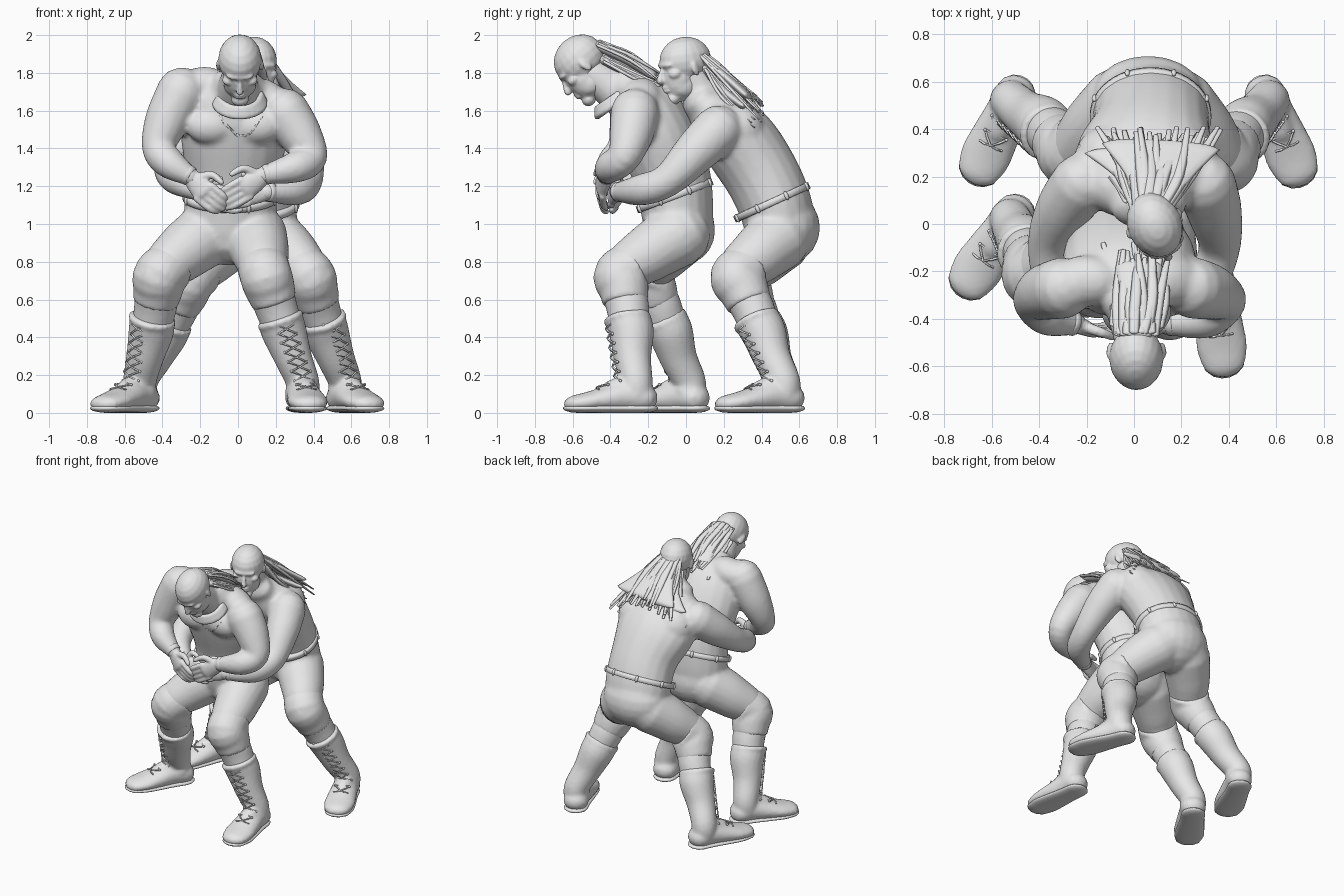
import bpy, bmesh, math, random
from mathutils import Vector as V, Matrix, Euler

random.seed(4)
if "Cube" in bpy.data.objects:
    bpy.data.objects.remove(bpy.data.objects["Cube"])
grey = bpy.data.materials.new("clay_grey")
grey.use_nodes = True
grey.diffuse_color = (0.8, 0.8, 0.8, 1)
grey.node_tree.nodes["Principled BSDF"].inputs["Base Color"].default_value = (0.8, 0.8, 0.8, 1)
X, Y, Z = V((1, 0, 0)), V((0, 1, 0)), V((0, 0, 1))


def finish(name, bm, voxel=0, smooth=4):
    """Turn a bmesh into a shaded object, optionally fused into one skin."""
    bmesh.ops.recalc_face_normals(bm, faces=bm.faces)
    me = bpy.data.meshes.new(name)
    bm.to_mesh(me)
    bm.free()
    me.materials.append(grey)
    me.polygons.foreach_set("use_smooth", [True] * len(me.polygons))
    ob = bpy.data.objects.new(name, me)
    bpy.context.collection.objects.link(ob)
    if voxel:
        m = ob.modifiers.new("fuse", 'REMESH')
        m.mode, m.voxel_size, m.use_smooth_shade = 'VOXEL', voxel, True
        s = ob.modifiers.new("soften", 'SMOOTH')
        s.factor, s.iterations = 0.5, smooth
    return ob


def spline(pts, sub):
    """Catmull-Rom through (position, a, b) stations."""
    p = [pts[0]] + pts + [pts[-1]]
    for i in range(1, len(p) - 2):
        for k in range(sub):
            t = k / sub
            w = (-t + 2*t*t - t**3, 2 - 5*t*t + 3*t**3, t + 4*t*t - 3*t**3, t**3 - t*t)
            q = [p[i - 1 + j] for j in range(4)]
            yield [sum((q[j][c] * w[j] for j in range(1, 4)), q[0][c] * w[0]) / 2 for c in range(3)]
    yield list(pts[-1])


def tube(bm, pts, ref=X, cap=None, n=20, sub=5):
    """Loft ellipses (a along ref, b across) along a path, with rounded ends."""
    pts = [(V(p[0]), p[1], p[-1]) for p in pts]
    st = list(spline(pts, sub))
    tan = [(st[min(i + 1, len(st) - 1)][0] - st[max(i - 1, 0)][0]).normalized() for i in range(len(st))]
    secs = [(*s, t) for s, t in zip(st, tan)]

    def dome(s, sign):
        c, a, b, t = s
        h = cap if cap is not None else min(a, b)
        return [(c + t * sign * h * math.sin(u), a * math.cos(u), b * math.cos(u), t) for u in (0.5, 1, 1.4)]
    secs = dome(secs[0], -1)[::-1] + secs + dome(secs[-1], 1)
    rings = []
    for c, a, b, t in secs:
        s = (ref - t * ref.dot(t)).normalized()
        u = t.cross(s)
        rings.append([bm.verts.new(c + s * a * math.cos(w) + u * b * math.sin(w))
                      for w in (2 * math.pi * k / n for k in range(n))])
    for r, q in zip(rings, rings[1:]):
        for k in range(n):
            bm.faces.new((r[k], r[k - 1], q[k - 1], q[k]))
    bm.faces.new(rings[0])
    bm.faces.new(rings[-1])


def ball(bm, c, r, rot=(0, 0, 0), n=20):
    r = V((r, r, r)) if isinstance(r, float) else V(r)
    bmesh.ops.create_uvsphere(bm, u_segments=n, v_segments=n // 2, radius=1,
                              matrix=Matrix.LocRotScale(V(c), Euler(rot), r))


def leg(tag, body, hip, knee, ankle, turn):
    """Thigh and shin join the body; knee pad, boot, sole and laces are separate."""
    hip, knee, ankle = V(hip), V(knee), V(ankle)
    fwd = V((math.sin(turn), -math.cos(turn), 0))
    side = fwd.cross(Z)
    shin = ankle - knee
    at = lambda t: knee + shin * t
    tube(body, [(hip, .17), (hip.lerp(knee, .5) + Z * .015, .154), (knee, .122), (at(.3) - fwd * .01, .114),
                (at(.6), .095)], side)
    bm = bmesh.new()
    up = (hip - knee).normalized()
    tube(bm, [(knee + up * .09, .138), (knee + fwd * .012, .138), (at(.1), .136), (at(.25), .12)], side, .012)
    ball(bm, knee + fwd * .065 - Z * .01, (.085, .085, .1))
    finish(tag + "_knee_pad", bm, .014, 2)
    # boot: shaft, rolled cuff and foot fused together
    shaft = [(at(.4), .119), (at(.52) - fwd * .012, .12), (at(.75), .1), (ankle + Z * .02, .089), (ankle - Z * .05, .092)]
    bm = bmesh.new()
    tube(bm, shaft, side, .01)
    tube(bm, [(at(.39), .125), (at(.42), .127)], side, .012, sub=2)
    flat = V((ankle.x, ankle.y, 0))
    foot = [(-.04, .08, .088, .075), (.05, .09, .09, .085), (.15, .075, .1, .07),
            (.25, .06, .107, .053), (.31, .052, .096, .046)]
    tube(bm, [(flat + fwd * d + Z * z, a, b) for d, z, a, b in foot], side, .075)
    tube(bm, [(flat + fwd * .02 + Z * .15, .07), (flat + fwd * .13 + Z * .11, .062)], side)
    finish(tag + "_boot", bm, .013, 2)
    bm = bmesh.new()
    tube(bm, [(flat + fwd * d + Z * .024, a - .004, .024) for d, z, a, b in foot], side, .078)
    finish(tag + "_sole", bm)
    # crossed laces up the front
    bm = bmesh.new()
    top, low = at(.45) + fwd * .118, ankle + fwd * .108 + Z * .02
    rows = [top.lerp(low, k / 6) for k in range(7)] + [flat + fwd * d + Z * z for d, z in ((.175, .15), (.225, .125))]
    for p, q in zip(rows, rows[1:]):
        for s in (-1, 1):
            e, f = side * s * .05, fwd * .02
            tube(bm, [(p + e - f, .005), (p.lerp(q, .5) + f * .3, .005), (q - e - f, .005)], side + Z * .3, n=5, sub=2)
            ball(bm, p + e - f, .009, n=6)
    finish(tag + "_laces", bm)


def hand(name, wrist, knuckle, tip, across):
    """Palm, four curled fingers and a thumb."""
    w, k, t, s = V(wrist), V(knuckle), V(tip), V(across).normalized()
    bm = bmesh.new()
    tube(bm, [(w, .046, .04), (w.lerp(k, .5), .058, .034), (k, .062, .028)], s)
    bow = (k - w).normalized() * .025
    for i in range(4):
        o = s * (i - 1.5) * .034
        long = .85 + .15 * math.sin(i + .6)
        tube(bm, [(k + o, .021), (k.lerp(t, .5 * long) + o + bow, .02), (k.lerp(t, long) + o * .9, .016)], s, n=10, sub=3)
    th = w.lerp(k, .35) + s * .045
    tube(bm, [(th, .024), (th + s * .05 + (k - w) * .3, .021), (th + s * .06 + (k - w) * .85, .016)], Y + X * .3, n=10, sub=3)
    finish(name, bm, .008, 2)


def arm(tag, body, pts, ref, knuckle, tip, across):
    tube(body, [(p, r) for p, r in zip(pts, (.13, .116, .088, .083, .05))], ref)
    hand(tag + "_hand", pts[-1], knuckle, tip, across)
    bm = bmesh.new()
    w, d = V(pts[-1]), (V(pts[-1]) - V(pts[-2])).normalized()
    tube(bm, [(w - d * .03, .055), (w, .053)], ref, .006, sub=2)
    finish(tag + "_wristband", bm)


def head(tag, centre, pitch, yaw):
    """Bald front skull with brow, nose, lips, jaw and ears; faces -y before turning."""
    bm = bmesh.new()
    ball(bm, (0, .01, .02), (.115, .142, .125))
    ball(bm, (0, -.045, -.07), (.09, .09, .125))
    ball(bm, (0, -.095, -.17), (.048, .04, .036))
    ball(bm, (0, -.108, .012), (.075, .03, .02))
    tube(bm, [((0, -.122, .0), .011), ((0, -.14, -.035), .014), ((0, -.15, -.066), .02)], X)
    for z in (-.105, -.125):
        ball(bm, (0, -.122, z), (.035, .02, .011))
    for s in (-1, 1):
        ball(bm, (s * .06, -.085, -.04), (.034, .035, .026))
        ball(bm, (s * .037, -.108, -.013), (.016, .014, .009))
        ball(bm, (s * .05, -.03, -.11), (.038, .07, .06))
        ball(bm, (s * .112, .015, -.025), (.012, .024, .04), (.2, 0, s * .4))
    bm.transform(Matrix.Translation(V(centre)) @ Euler((pitch, 0, yaw)).to_matrix().to_4x4())
    finish(tag + "_head", bm, .008, 2)


def hair(tag, count, root, mid, tip, spread):
    """Fan of flat tapering locks; each spread widens root, mid and tip along x."""
    bm = bmesh.new()
    for i in range(count):
        f = 2 * i / (count - 1) - 1
        j = lambda m: V([random.uniform(-m, m) for _ in range(3)])
        p = [V(c) + X * f * s - Z * f * f * s * .35 + j(n)
             for c, s, n in zip((root, mid, tip), spread, (.006, .014, .03))]
        tube(bm, [(p[0], .022, .009), (p[1], .024, .01), (p[2], .01, .004)], X, n=6, sub=4)
    # solid mass beneath the locks
    tube(bm, [(V(c) - Z * .025, s, .03) for c, s in zip((root, mid, V(mid).lerp(V(tip), .7)), spread)], X, .03)
    finish(tag + "_hair", bm)


def belt(name, c, tilt, a, b):
    bm = bmesh.new()
    t = V((0, -math.sin(tilt), math.cos(tilt)))
    tube(bm, [(V(c) - t * .018, a, b), (V(c) + t * .018, a, b)], X, .005, n=48, sub=2)
    for k in range(8):
        w = math.pi * (k + .5) / 4
        ball(bm, V(c) + X * a * math.cos(w) + t.cross(X) * b * math.sin(w), (.012, .012, .026), (tilt, 0, 0), 8)
    finish(name, bm)


# Front wrestler: torso, chest and seat
body = bmesh.new()
tube(body, [((-.04, -.04, .96), .245, .18), ((-.04, -.05, 1.1), .245, .195), ((-.03, -.08, 1.27), .25, .205),
            ((-.02, -.16, 1.48), .285, .205), ((-.02, -.24, 1.64), .26, .18), ((0, -.31, 1.72), .15, .12)])
tube(body, [((0, -.3, 1.66), .13), ((0, -.39, 1.72), .11), ((.01, -.5, 1.8), .09)])
ball(body, (-.04, .0, .97), (.225, .155, .18))
ball(body, (.15, -.24, 1.67), (.15, .11, .09), (0, .5, 0))
ball(body, (-.2, -.24, 1.73), (.15, .11, .1), (0, -.2, 0))
for s in (-1, 1):
    ball(body, (s * .12 - .02, -.31, 1.52), (.14, .09, .1))
arm("front_left", body, [(.25, -.27, 1.59), (.33, -.29, 1.47), (.385, -.33, 1.35), (.3, -.4, 1.3), (.14, -.42, 1.26)],
    Y, (.04, -.45, 1.19), (-.09, -.43, 1.12), (-.5, -.2, .85))
arm("front_right", body, [(-.3, -.27, 1.7), (-.38, -.29, 1.54), (-.42, -.33, 1.4), (-.36, -.39, 1.32), (-.25, -.42, 1.25)],
    Y, (-.18, -.45, 1.17), (-.07, -.43, 1.09), (.75, -.2, .65))
leg("front_left", body, (.09, -.04, .94), (.145, -.34, .73), (.34, -.265, .15), .12)
leg("front_right", body, (-.17, -.04, .94), (-.41, -.21, .73), (-.52, .015, .15), -.6)
finish("front_wrestler_body", body, .016, 3)
belt("front_belt", (-.04, -.06, 1.15), .36, .254, .214)
head("front", (.01, -.56, 1.85), .75, 0)
hair("front", 21, (.01, -.46, 1.965), (.02, -.3, 1.89), (.02, -.13, 1.78), (.07, .08, .1))
hair("front_under", 15, (.01, -.43, 1.89), (.02, -.29, 1.82), (.01, -.1, 1.73), (.09, .1, .13))

# Shirt collar rolls and the pointed neckline
bm = bmesh.new()
for k in range(3):
    loop = [(k * .63 + j * math.pi / 6) for j in range(13)]
    tube(bm, [(V((.01 + (.11 + .01 * k) * math.cos(w), -.37 + .1 * math.sin(w), 1.68 - .02 * k + .07 * math.sin(w))),
               .018) for w in loop], V((.1, .5, -.8)), n=10, sub=3)
finish("front_collar", bm, .01, 2)
bm = bmesh.new()
tube(bm, [((-.1, -.42, 1.58), .006), ((.02, -.43, 1.44), .006), ((.13, -.42, 1.58), .006)], Y, n=6, sub=8)
ob = finish("front_neckline", bm)
wrap = ob.modifiers.new("lie_on_chest", 'SHRINKWRAP')
wrap.target, wrap.offset = bpy.data.objects["front_wrestler_body"], .003

# Rear wrestler: torso bent forward
body = bmesh.new()
tube(body, [((.06, .5, .95), .24, .185), ((.07, .475, 1.09), .245, .195), ((.07, .4, 1.26), .25, .2),
            ((.05, .28, 1.44), .3, .2), ((.05, .16, 1.57), .28, .155), ((.06, .09, 1.64), .17, .11)])
tube(body, [((.05, .16, 1.58), .14), ((.07, .08, 1.7), .1), ((.08, .02, 1.8), .09)])
ball(body, (.06, .535, .98), (.24, .175, .19))
for s in (-1, 1):
    ball(body, (s * .15 + .05, .28, 1.49), (.15, .14, .15))
arm("rear_left", body, [(.3, .17, 1.5), (.34, .05, 1.38), (.36, -.1, 1.23), (.3, -.24, 1.18), (.15, -.36, 1.17)],
    Z, (.05, -.39, 1.16), (-.07, -.38, 1.13), (0, .1, 1))
arm("rear_right", body, [(-.22, .17, 1.53), (-.3, .06, 1.43), (-.36, -.08, 1.32), (-.33, -.24, 1.24), (-.2, -.35, 1.17)],
    Z, (-.11, -.37, 1.14), (.02, -.39, 1.12), (0, .1, 1))
leg("rear_left", body, (.18, .49, .92), (.375, .275, .72), (.565, .515, .15), .4)
leg("rear_right", body, (-.05, .5, .92), (-.26, .3, .7), (-.515, .515, .15), -.45)
finish("rear_wrestler_body", body, .016, 3)
belt("rear_belt", (.07, .455, 1.115), .43, .256, .218)
head("rear", (.09, -.01, 1.845), .15, .4)
hair("rear", 31, (.07, .06, 1.93), (.1, .2, 1.81), (.12, .38, 1.65), (.07, .14, .25))
hair("rear_under", 31, (.07, .1, 1.85), (.07, .2, 1.73), (.07, .34, 1.62), (.09, .15, .28))
